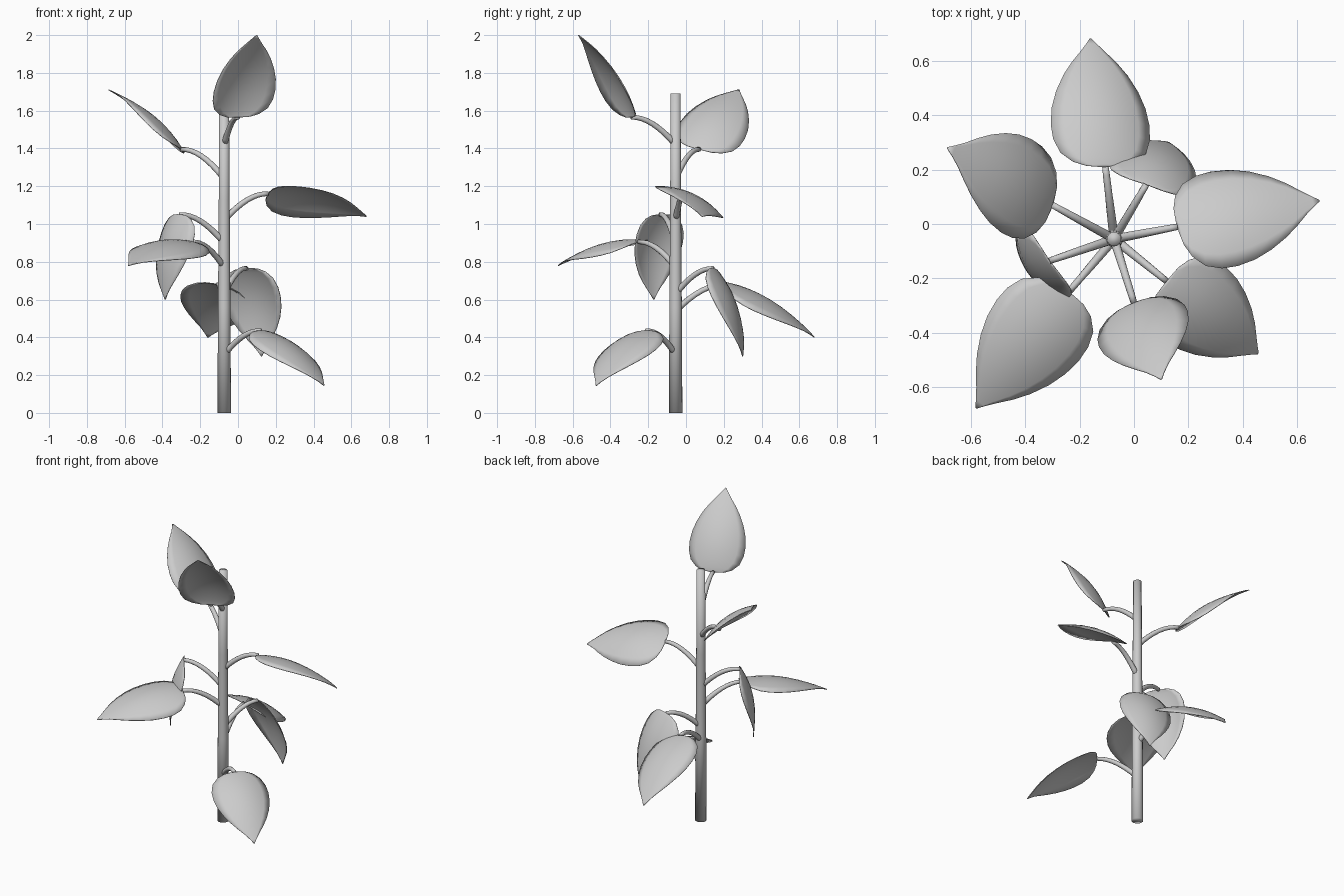
import bpy, bmesh, math
from mathutils import Vector

if "Cube" in bpy.data.objects:
    bpy.data.objects.remove(bpy.data.objects["Cube"])

grey = bpy.data.materials.new("plant_grey")
grey.diffuse_color = (0.6, 0.6, 0.6, 1)
grey.use_nodes = True
grey.node_tree.nodes["Principled BSDF"].inputs["Base Color"].default_value = grey.diffuse_color

STEM_X, STEM_Y = -0.073, -0.055


def finish(name, bm):
    bmesh.ops.recalc_face_normals(bm, faces=bm.faces)
    for f in bm.faces:
        f.smooth = True
    me = bpy.data.meshes.new(name)
    bm.to_mesh(me)
    bm.free()
    me.materials.append(grey)
    ob = bpy.data.objects.new(name, me)
    bpy.context.collection.objects.link(ob)
    return ob


def tube(name, points, radii, sides):
    """Capped tube swept through points."""
    bm = bmesh.new()
    rings = []
    for i, p in enumerate(points):
        t = (points[min(i + 1, len(points) - 1)] - points[max(i - 1, 0)]).normalized()
        a = t.cross(Vector((0.31, 0.95, 0.02))).normalized()
        b = t.cross(a)
        rings.append([bm.verts.new(p + radii[i] * (a * math.cos(k * math.tau / sides)
                                                   + b * math.sin(k * math.tau / sides)))
                      for k in range(sides)])
    for r, s in zip(rings, rings[1:]):
        for k in range(sides):
            j = (k + 1) % sides
            bm.faces.new((r[k], r[j], s[j], s[k]))
    bm.faces.new(rings[0])
    bm.faces.new(rings[-1])
    return finish(name, bm)


# Leaf outline: position along the midrib, relative half width
OUTLINE = [(0, 0.12), (0.015, 0.38), (0.06, 0.64), (0.14, 0.87), (0.24, 0.98),
           (0.34, 1), (0.46, 0.95), (0.58, 0.83), (0.70, 0.65), (0.80, 0.45),
           (0.88, 0.26), (0.95, 0.11), (1, 0.015)]
COLS = 8


def leaf(name, base, tip, up, half_width):
    """Domed pointed blade from base to tip, upper side facing up."""
    d = tip - base
    length = d.length
    d.normalize()
    n = (up - d * up.dot(d)).normalized()
    w = n.cross(d)
    bm = bmesh.new()
    rows = []
    for t, rel in OUTLINE:
        arch = 0.045 * math.sin(math.pi * t ** 0.85)
        row = []
        for c in range(COLS + 1):
            s = (2 * c / COLS - 1) * rel
            # side lobes reach slightly behind the stalk
            back = -0.025 * s * s * (1 - t) ** 4
            droop = -0.05 * s * s
            row.append(bm.verts.new(base + d * (t * length + back)
                                    + w * (s * half_width) + n * (arch + droop)))
        rows.append(row)
    for r, q in zip(rows, rows[1:]):
        for c in range(COLS):
            bm.faces.new((r[c], r[c + 1], q[c + 1], q[c]))
    ob = finish(name, bm)
    mod = ob.modifiers.new("thickness", 'SOLIDIFY')
    mod.thickness = 0.004
    mod.offset = 0
    return ob


# Main stem
tube("stem", [Vector((STEM_X, STEM_Y, z)) for z in (0, 0.56, 1.13, 1.69)],
     [0.036, 0.033, 0.029, 0.026], 16)

# Stalk start height, blade base, blade tip, upper side direction, half width
LEAVES = [
    (1.42, (0.0, -0.29, 1.565), (0.10, -0.57, 2.0), (-0.32, 0.76, 0.56), 0.175),
    (1.24, (-0.30, 0.07, 1.395), (-0.685, 0.28, 1.71), (0.63, 0, 0.78), 0.185),
    (1.02, (0.16, -0.01, 1.16), (0.68, 0.085, 1.04), (0.125, 0.42, 0.87), 0.195),
    (0.77, (-0.24, -0.25, 0.905), (-0.58, -0.675, 0.78), (0, -0.28, 0.96), 0.19),
    (0.90, (-0.31, -0.135, 1.05), (-0.385, -0.17, 0.60), (-0.81, -0.58, 0.2), 0.155),
    (0.63, (0.045, 0.145, 0.765), (0.125, 0.30, 0.30), (0.3, 0.9, 0.35), 0.165),
    (0.54, (-0.105, 0.21, 0.68), (-0.16, 0.68, 0.40), (0.19, 0.5, 0.81), 0.185),
    (0.31, (0.12, -0.21, 0.435), (0.455, -0.475, 0.145), (0.42, -0.35, 0.84), 0.175),
]
for i, (z0, base, tip, up, hw) in enumerate(LEAVES, 1):
    a, b = Vector((STEM_X, STEM_Y, z0)), Vector(base)
    # Arched leaf stalk
    ctrl = a.lerp(b, 0.55)
    ctrl.z = b.z + 0.005
    pts = [a * (1 - t) ** 2 + ctrl * (2 * t * (1 - t)) + b * t * t
           for t in (k / 8 for k in range(9))]
    tube(f"leaf_stalk_{i}", pts, [0.017 - 0.0006 * k for k in range(9)], 10)
    leaf(f"leaf_{i}", b, Vector(tip), Vector(up), hw)
